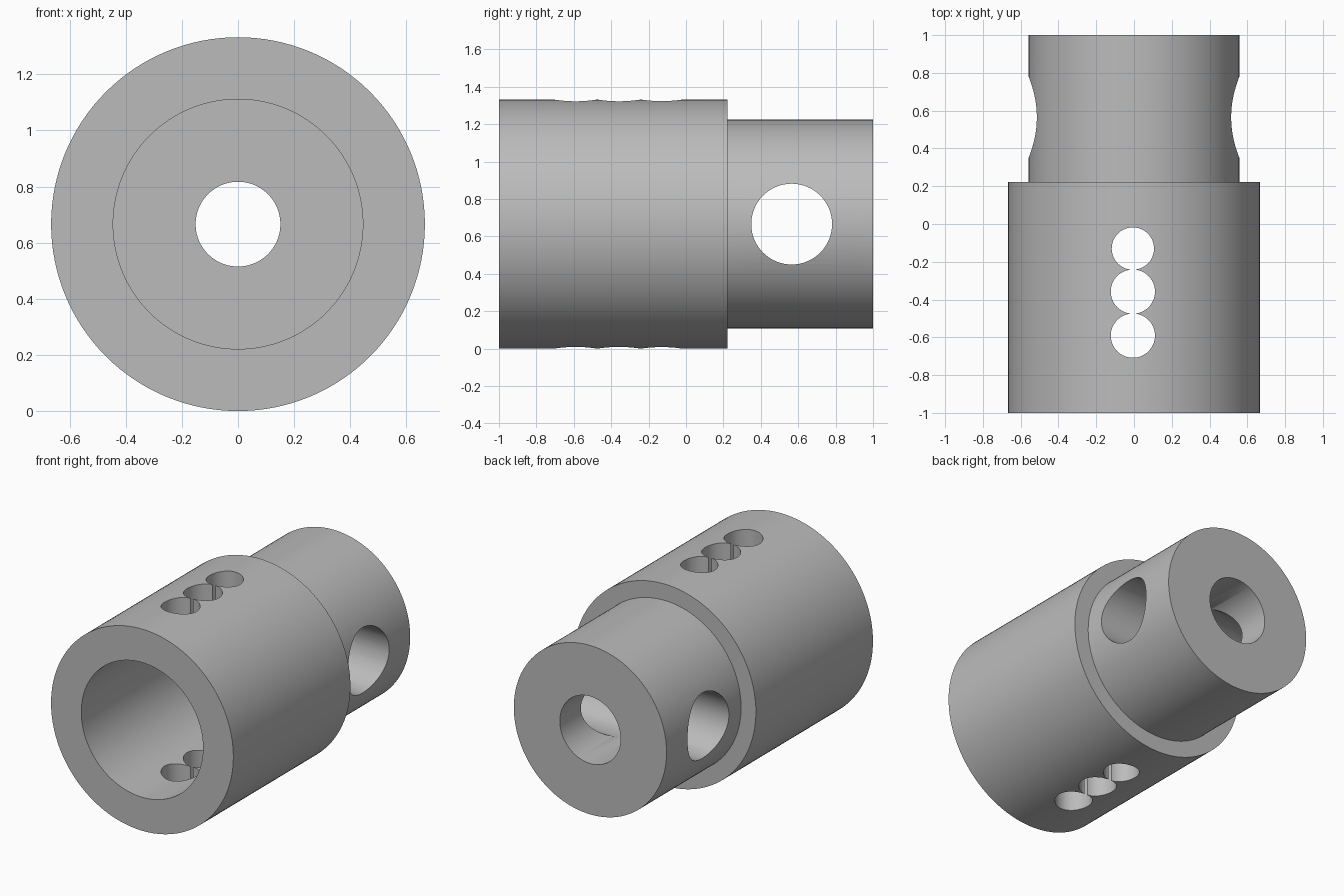
import bpy, bmesh, math
from mathutils import Matrix, Vector

cube = bpy.data.objects.get("Cube")
if cube:
    bpy.data.objects.remove(cube, do_unlink=True)

AXIS_Z = 0.666

steel = bpy.data.materials.new("plain_grey")
steel.use_nodes = True
grey = (0.5, 0.5, 0.5, 1)
steel.diffuse_color = grey
steel.node_tree.nodes["Principled BSDF"].inputs["Base Color"].default_value = grey


def add_object(name, bm):
    bmesh.ops.recalc_face_normals(bm, faces=bm.faces)
    mesh = bpy.data.meshes.new(name)
    bm.to_mesh(mesh)
    bm.free()
    mesh.materials.append(steel)
    obj = bpy.data.objects.new(name, mesh)
    bpy.context.collection.objects.link(obj)
    return obj


def lathe(name, profile, steps=128):
    """Revolve a closed (radius, y) outline about the sleeve axis."""
    bm = bmesh.new()
    verts = [bm.verts.new((r, y, AXIS_Z)) for r, y in profile]
    edges = [bm.edges.new((v, verts[(i + 1) % len(verts)])) for i, v in enumerate(verts)]
    bmesh.ops.spin(bm, geom=verts + edges, cent=(0, 0, AXIS_Z), axis=(0, 1, 0),
                   angle=math.tau, steps=steps)
    bmesh.ops.remove_doubles(bm, verts=bm.verts, dist=1e-4)
    return add_object(name, bm)


def drill(target, centre, direction, radius):
    """Cut a round hole right through the target."""
    bm = bmesh.new()
    turn = Vector((0, 0, 1)).rotation_difference(Vector(direction)).to_matrix().to_4x4()
    bmesh.ops.create_cone(bm, cap_ends=True, segments=64, radius1=radius, radius2=radius,
                          depth=2, matrix=Matrix.Translation(centre) @ turn)
    cutter = add_object("drill_cutter", bm)
    cutter.hide_render = True
    mod = target.modifiers.new("hole", "BOOLEAN")
    mod.operation = "DIFFERENCE"
    mod.solver = "EXACT"
    mod.object = cutter
    bpy.context.view_layer.objects.active = target
    bpy.ops.object.modifier_apply(modifier=mod.name)
    bpy.data.objects.remove(cutter, do_unlink=True)


# Stepped sleeve: wide socket in front, narrow neck and counterbore behind
sleeve = lathe("stepped_sleeve", [
    (0.666, -1), (0.666, 0.222), (0.558, 0.222), (0.558, 1),
    (0.222, 1), (0.222, 0.45), (0.151, 0.45), (0.151, 0.11),
    (0.445, 0.11), (0.445, -1),
])

# Cross hole through the neck
drill(sleeve, (0, 0.565, AXIS_Z), (1, 0, 0), 0.216)

# Row of three holes through the top and bottom of the socket
for y, radius in ((-0.13, 0.112), (-0.358, 0.117), (-0.591, 0.117)):
    drill(sleeve, (-0.006, y, AXIS_Z), (0, 0, 1), radius)

# Smooth walls with crisp rims
bpy.ops.object.select_all(action="DESELECT")
sleeve.select_set(True)
bpy.context.view_layer.objects.active = sleeve
bpy.ops.object.shade_smooth_by_angle(angle=math.radians(30))
